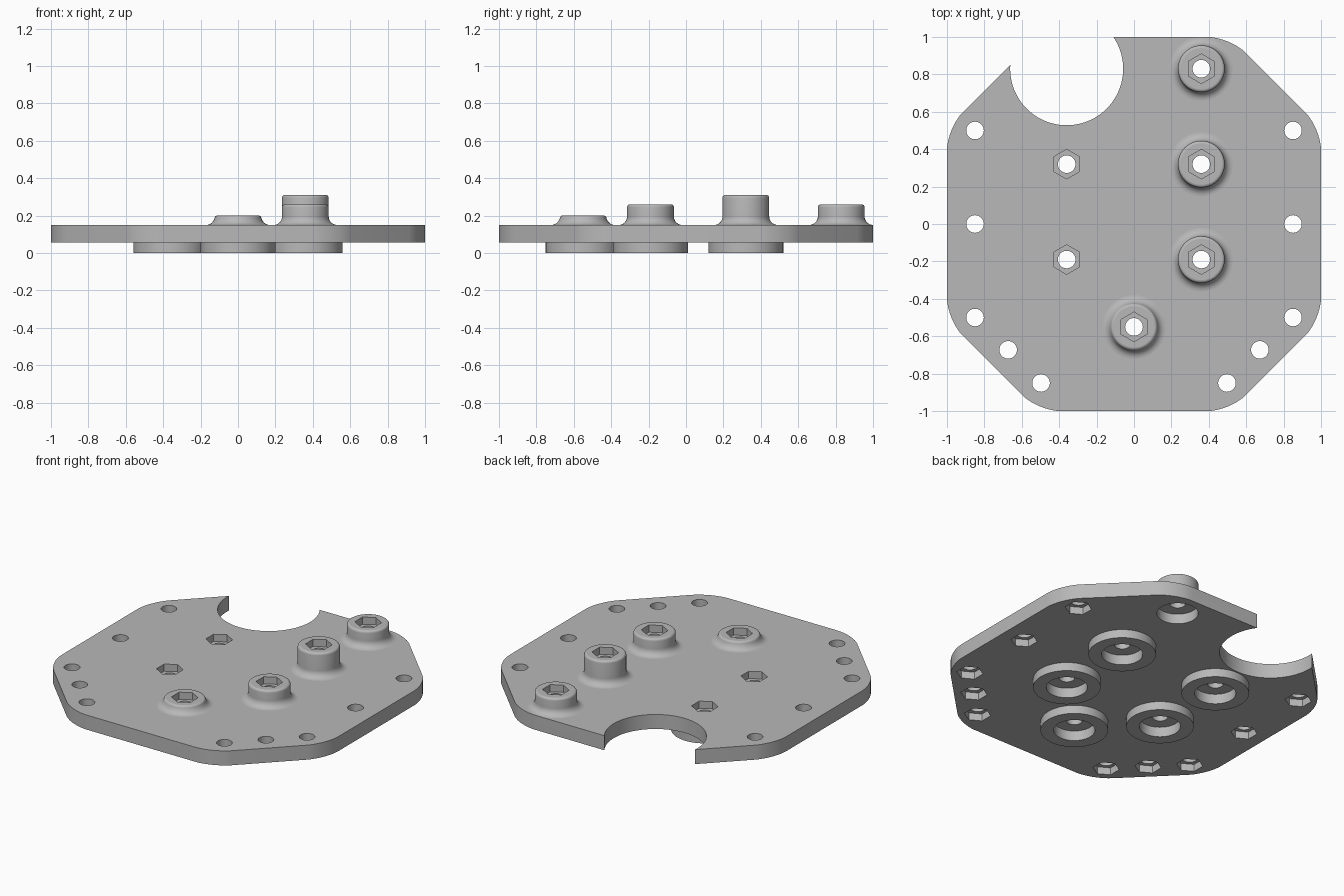
import bpy
import bmesh
from math import sin, cos, pi, radians

if "Cube" in bpy.data.objects:
    bpy.data.objects.remove(bpy.data.objects["Cube"], do_unlink=True)

BOTTOM, TOP = 0.055, 0.15      # plate faces
HOLE_R, HEX_R = 0.047, 0.079   # bolt hole and nut pocket
POCKET = 0.047                 # nut pocket depth
SEAT_R, SEAT = 0.122, 0.065    # bearing seat

grey = bpy.data.materials.new("plate_grey")
grey.use_nodes = True
grey.diffuse_color = (0.48, 0.48, 0.48, 1)
grey.node_tree.nodes["Principled BSDF"].inputs["Base Color"].default_value = (0.48, 0.48, 0.48, 1)


def add_object(name, bm):
    bmesh.ops.recalc_face_normals(bm, faces=bm.faces)
    mesh = bpy.data.meshes.new(name)
    bm.to_mesh(mesh)
    bm.free()
    mesh.materials.append(grey)
    obj = bpy.data.objects.new(name, mesh)
    bpy.context.collection.objects.link(obj)
    return obj


def lathe(name, x, y, profile, sides=48):
    """Solid of revolution from (radius, height) points, capped at both ends."""
    bm = bmesh.new()
    rings = []
    for r, z in profile:
        angles = [2 * pi * i / sides + pi / 2 for i in range(sides)]
        rings.append([bm.verts.new((x + r * cos(a), y + r * sin(a), z)) for a in angles])
    for low, high in zip(rings, rings[1:]):
        for i in range(sides):
            j = (i + 1) % sides
            bm.faces.new((low[i], low[j], high[j], high[i]))
    bm.faces.new(rings[0])
    bm.faces.new(rings[-1])
    return add_object(name, bm)


def combine(target, other, operation):
    mod = target.modifiers.new(operation.lower(), "BOOLEAN")
    mod.operation = operation
    mod.solver = "EXACT"
    mod.object = other
    bpy.context.view_layer.objects.active = target
    bpy.ops.object.modifier_apply(modifier=mod.name)
    bpy.data.objects.remove(other, do_unlink=True)


def cut(x, y, radius, low, high, sides=48):
    combine(plate, lathe("cutter", x, y, [(radius, low), (radius, high)], sides), "DIFFERENCE")


# Octagonal plate with rounded corners
bm = bmesh.new()
c = 0.513
corners = [(c, -1), (1, -c), (1, c), (c, 1), (-c, 1), (-1, c), (-1, -c), (-c, -1)]
base = bm.faces.new([bm.verts.new((x, y, BOTTOM)) for x, y in corners])
new = bmesh.ops.extrude_face_region(bm, geom=[base])["geom"]
bmesh.ops.translate(bm, vec=(0, 0, TOP - BOTTOM),
                    verts=[v for v in new if isinstance(v, bmesh.types.BMVert)])
uprights = [e for e in bm.edges if abs(e.verts[0].co.z - e.verts[1].co.z) > 0.01]
bmesh.ops.bevel(bm, geom=uprights, offset=0.12, segments=8, profile=0.5, affect="EDGES")
plate = add_object("mounting_plate", bm)

# Shaft positions: x, y, top height, whether a ring stands underneath
shafts = [(0.36, 0.83, 0.26, False), (0.36, 0.32, 0.31, True), (0.36, -0.19, 0.26, True),
          (0, -0.55, 0.20, True), (-0.36, 0.32, TOP, True), (-0.36, -0.19, TOP, True)]


def boss_profile(top, radius=0.125, fillet=0.045, edge=0.015):
    points = [(radius + fillet, TOP - 0.02)]
    for i in range(9):
        a = pi / 2 * i / 8
        z = TOP + fillet * (1 - cos(a))
        if z < top - edge - 0.001:
            points.append((radius + fillet * (1 - sin(a)), z))
    for i in range(5):
        a = pi / 2 * i / 4
        points.append((radius - edge * (1 - cos(a)), top - edge * (1 - sin(a))))
    return points


# Bosses above and rings below
for x, y, top, ring in shafts:
    if top > TOP:
        combine(plate, lathe("boss", x, y, boss_profile(top), 64), "UNION")
    if ring:
        combine(plate, lathe("bearing_ring", x, y, [(0.2, 0), (0.2, 0.1)], 64), "UNION")

# Bearing seats, shaft holes and nut pockets
for x, y, top, ring in shafts:
    floor = SEAT + (0 if ring else BOTTOM)
    cut(x, y, SEAT_R, -0.1, floor, 64)
    cut(x, y, HOLE_R, -0.1, 0.5, 32)
    cut(x, y, HEX_R, top - POCKET, 0.5, 6)

# Mounting holes with nut pockets underneath
for x, y in [(0.85, 0.5), (0.85, 0), (0.85, -0.5), (0.673, -0.673), (0.497, -0.85)]:
    for side in (-1, 1):
        cut(side * x, y, HOLE_R, -0.1, 0.5, 32)
        cut(side * x, y, HEX_R, -0.1, BOTTOM + POCKET, 6)

# Round notch in the back corner
cut(-0.36, 0.83, 0.302, -0.1, 0.5, 96)

# Smooth curved walls, crisp borders on the flat faces
bpy.ops.object.select_all(action="DESELECT")
plate.select_set(True)
bpy.context.view_layer.objects.active = plate
bpy.ops.object.shade_smooth_by_angle(angle=radians(32))
bm = bmesh.new()
bm.from_mesh(plate.data)
for edge in bm.edges:
    if any(abs(f.normal.z) > 0.999 for f in edge.link_faces):
        edge.smooth = False
bm.to_mesh(plate.data)
bm.free()
